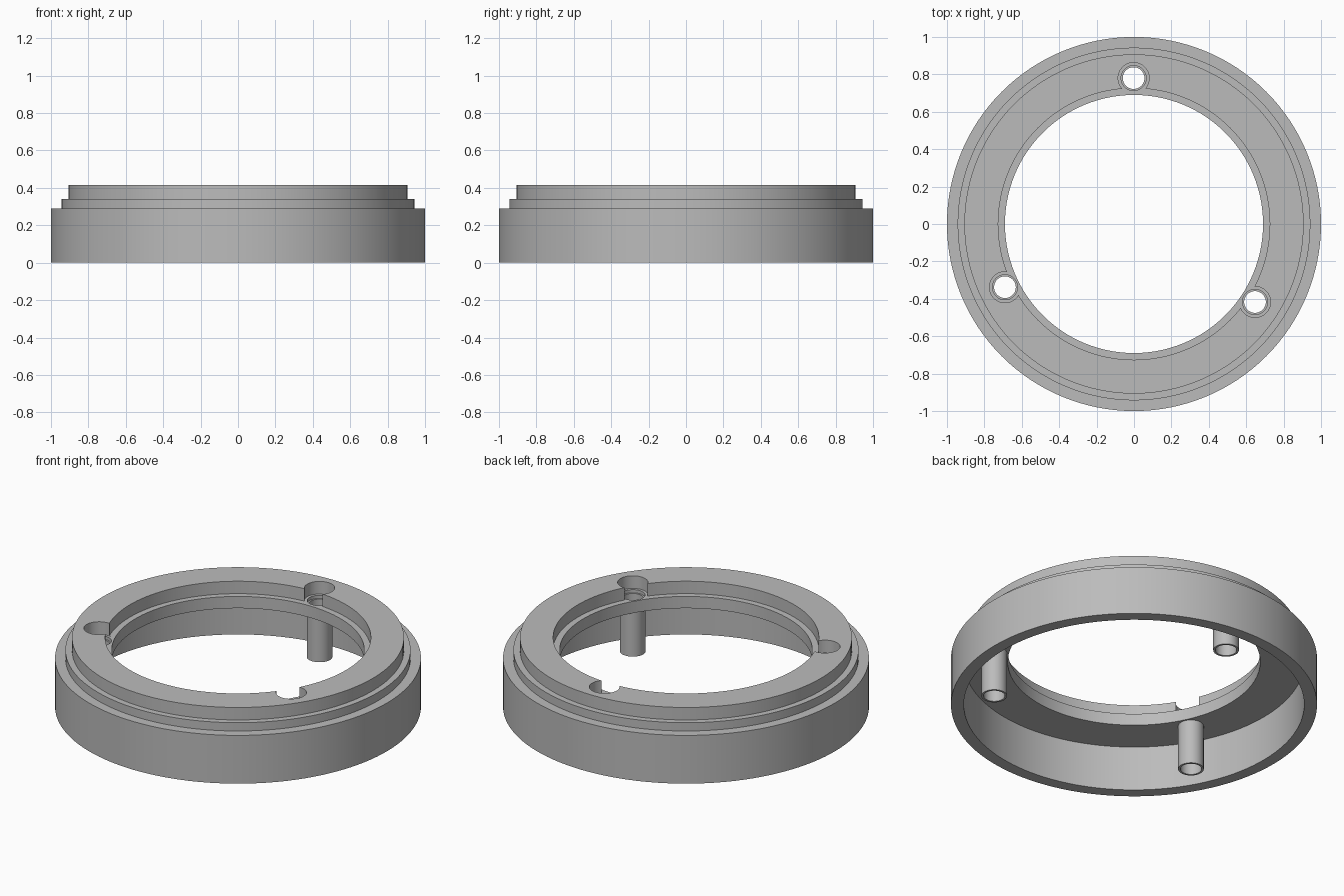
import bpy
import bmesh
from math import radians
from mathutils import Matrix, Vector

cube = bpy.data.objects.get("Cube")
if cube:
    bpy.data.objects.remove(cube, do_unlink=True)

grey = bpy.data.materials.new("plain grey")
grey.use_nodes = True
colour = (0.5, 0.5, 0.5, 1)
grey.diffuse_color = colour
grey.node_tree.nodes["Principled BSDF"].inputs["Base Color"].default_value = colour


def finish(bm, name):
    bmesh.ops.recalc_face_normals(bm, faces=bm.faces)
    mesh = bpy.data.meshes.new(name)
    bm.to_mesh(mesh)
    bm.free()
    mesh.materials.append(grey)
    ob = bpy.data.objects.new(name, mesh)
    bpy.context.collection.objects.link(ob)
    return ob


def lathe(name, profile, centre=(0, 0), steps=48):
    """Turn a closed (radius, height) profile about the vertical axis."""
    bm = bmesh.new()
    verts = [bm.verts.new((r, 0, z)) for r, z in profile]
    edges = [bm.edges.new((v, verts[i - 1])) for i, v in enumerate(verts)]
    bmesh.ops.spin(bm, geom=verts + edges, cent=(0, 0, 0), axis=(0, 0, 1),
                   angle=radians(360), steps=steps, use_merge=True)
    bmesh.ops.remove_doubles(bm, verts=bm.verts, dist=1e-5)
    bmesh.ops.translate(bm, verts=bm.verts, vec=(*centre, 0))
    return finish(bm, name)


def cut_cylinder(body, centre, radius, low, high):
    bm = bmesh.new()
    place = Matrix.Translation(Vector((*centre, (low + high) / 2)))
    bmesh.ops.create_cone(bm, cap_ends=True, segments=48, radius1=radius,
                          radius2=radius, depth=high - low, matrix=place)
    cutter = finish(bm, "hole_cutter")
    cutter.hide_render = True
    mod = body.modifiers.new("hole", "BOOLEAN")
    mod.operation, mod.solver, mod.object = "DIFFERENCE", "EXACT", cutter
    bpy.ops.object.select_all(action="DESELECT")
    bpy.context.view_layer.objects.active = body
    body.select_set(True)
    bpy.ops.object.modifier_apply(modifier=mod.name)
    bpy.data.objects.remove(cutter, do_unlink=True)


def smooth(ob):
    bpy.ops.object.select_all(action="DESELECT")
    bpy.context.view_layer.objects.active = ob
    ob.select_set(True)
    bpy.ops.object.shade_smooth_by_angle(angle=radians(30))


# Stepped ring with a hollow underside and a recessed inner lip
TOP, LIP, UNDER = 0.416, 0.341, 0.27
ring = lathe("stepped_ring", [
    (0.93, 0), (1, 0), (1, 0.291), (0.943, 0.291), (0.943, LIP),
    (0.907, LIP), (0.907, TOP), (0.726, TOP), (0.726, LIP),
    (0.69, LIP), (0.69, UNDER), (0.93, UNDER)], steps=128)

# Three screw posts, each with a head pocket, a shallow seat and a bore
BORE, POST = 0.058, 0.07
posts = {"back": (-0.002, 0.78), "right": (-0.69, -0.338), "left": (0.647, -0.417)}
for side, centre in posts.items():
    cut_cylinder(ring, centre, 0.083, LIP - 0.001, TOP + 0.1)
    cut_cylinder(ring, centre, 0.067, LIP - 0.02, LIP + 0.02)
    cut_cylinder(ring, centre, BORE, UNDER - 0.1, LIP + 0.01)
    post = lathe(side + "_screw_post",
                 [(BORE, 0), (POST, 0), (POST, UNDER), (BORE, UNDER)], centre)
    smooth(post)
smooth(ring)
